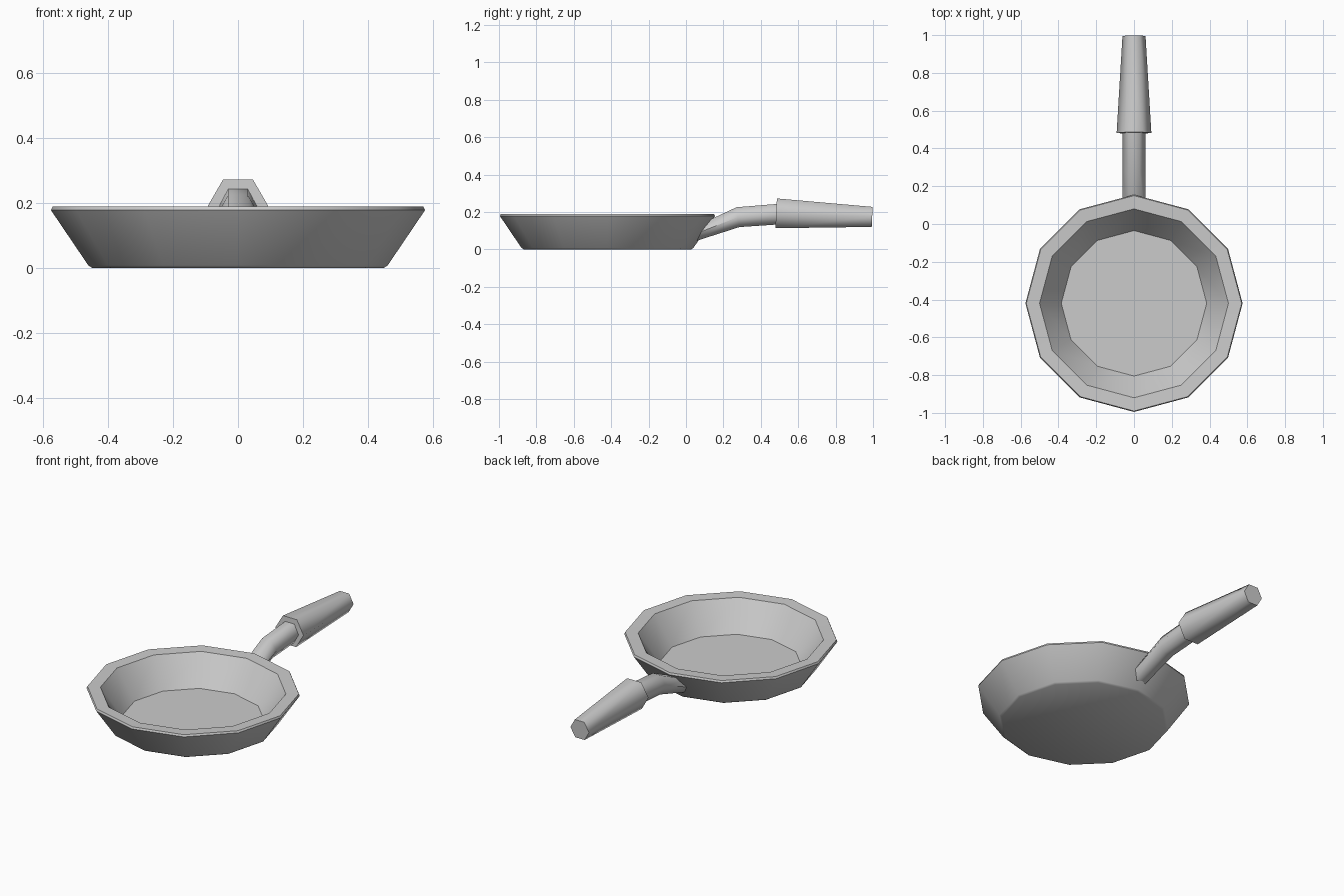
import bpy, bmesh
from math import cos, sin, radians, pi

if "Cube" in bpy.data.objects:
    bpy.data.objects.remove(bpy.data.objects["Cube"])


def loft(name, rings, smooth_angle):
    """Skin a list of equal-length rings, cap both ends."""
    bm = bmesh.new()
    loops = [[bm.verts.new(p) for p in ring] for ring in rings]
    n = len(loops[0])
    for a, b in zip(loops, loops[1:]):
        for i in range(n):
            j = (i + 1) % n
            bm.faces.new((a[i], a[j], b[j], b[i]))
    bm.faces.new(loops[0])
    bm.faces.new(loops[-1])
    bmesh.ops.recalc_face_normals(bm, faces=bm.faces)
    mesh = bpy.data.meshes.new(name)
    bm.to_mesh(mesh)
    bm.free()
    obj = bpy.data.objects.new(name, mesh)
    bpy.context.collection.objects.link(obj)
    bpy.ops.object.select_all(action='DESELECT')
    obj.select_set(True)
    bpy.context.view_layer.objects.active = obj
    bpy.ops.object.shade_smooth_by_angle(angle=radians(smooth_angle))
    return obj


def pan_ring(r, z):
    return [(r * cos(i * pi / 6), -0.42 + r * sin(i * pi / 6), z) for i in range(12)]


def hex_ring(bottom, top, rx):
    """Flat-topped hexagon spanning (y, z) bottom to top, half width rx."""
    ring = []
    for i in range(6):
        a = i * pi / 3
        t = 0.5 + 0.5 * sin(a) / sin(pi / 3)
        ring.append((rx * cos(a),
                     bottom[0] + (top[0] - bottom[0]) * t,
                     bottom[1] + (top[1] - bottom[1]) * t))
    return ring


# Twelve-sided pan: underside, outer wall, rim, inner wall, floor
pan_profile = [(0.448, 0.0), (0.46, 0.008), (0.575, 0.178), (0.57, 0.189),
               (0.50, 0.186), (0.385, 0.02)]
loft("pan_body", [pan_ring(r, z) for r, z in pan_profile], 45)

# Bent hexagonal stem
stem = [((0.045, 0.042), (0.035, 0.115), 0.06),
        ((0.285, 0.119), (0.27, 0.225), 0.06),
        ((0.52, 0.135), (0.515, 0.245), 0.06)]
loft("handle_stem", [hex_ring(*s) for s in stem], 65)

# Tapered hexagonal grip
grip = [((0.478, 0.113), (0.486, 0.272), 0.092),
        ((0.993, 0.12), (0.998, 0.227), 0.061)]
loft("handle_grip", [hex_ring(*g) for g in grip], 65)
